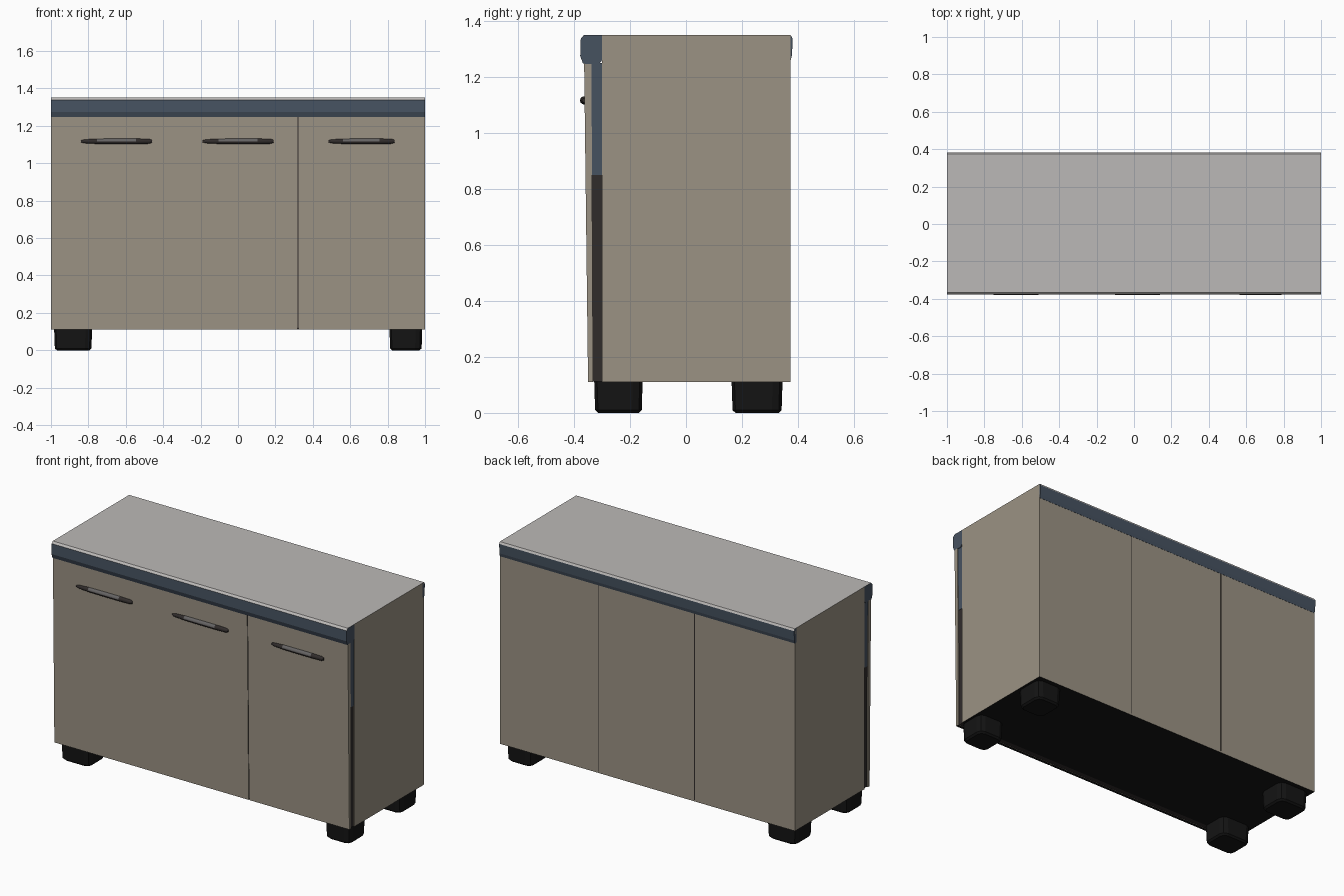
import bpy, bmesh, math
from mathutils import Vector

if "Cube" in bpy.data.objects:
    bpy.data.objects.remove(bpy.data.objects["Cube"])


def material(name, r, g, b):
    m = bpy.data.materials.new(name)
    m.diffuse_color = (r, g, b, 1)
    m.use_nodes = True
    m.node_tree.nodes["Principled BSDF"].inputs["Base Color"].default_value = m.diffuse_color
    return m


BEIGE = material("beige panel", 0.33, 0.29, 0.23)
GREY = material("light grey worktop", 0.50, 0.485, 0.475)
BLUE = material("slate blue trim", 0.062, 0.085, 0.118)
BLACK = material("black", 0.007, 0.007, 0.007)
DARK = material("dark brown gap", 0.03, 0.025, 0.024)
STEEL = material("handle grey", 0.13, 0.125, 0.125)


def finish(bm, name, mats, rule=None):
    """Turn a bmesh into an object, colouring faces by a rule."""
    bmesh.ops.recalc_face_normals(bm, faces=bm.faces)
    bm.normal_update()
    if rule:
        for f in bm.faces:
            f.material_index = rule(f)
    me = bpy.data.meshes.new(name)
    bm.to_mesh(me)
    bm.free()
    for m in mats:
        me.materials.append(m)
    ob = bpy.data.objects.new(name, me)
    bpy.context.collection.objects.link(ob)
    return ob


def prism(name, profile, x0, x1, mats, rule=None):
    """Extrude a (y, z) profile along x."""
    bm = bmesh.new()
    f = bm.faces.new([bm.verts.new((x0, y, z)) for y, z in profile])
    ext = bmesh.ops.extrude_face_region(bm, geom=[f])
    verts = [v for v in ext["geom"] if isinstance(v, bmesh.types.BMVert)]
    bmesh.ops.translate(bm, verts=verts, vec=(x1 - x0, 0, 0))
    return finish(bm, name, mats, rule)


def box(name, x0, x1, y0, y1, z0, z1, mats, rule=None):
    return prism(name, [(y0, z0), (y1, z0), (y1, z1), (y0, z1)], x0, x1, mats, rule)


# Cabinet body: grey on top, black underneath
def body_rule(f):
    return 1 if f.normal.z > 0.5 else 2 if f.normal.z < -0.5 else 0


box("cabinet_body", -1, 1, -0.30, 0.373, 0.11, 1.35, [BEIGE, GREY, BLACK], body_rule)


# Worktop edge trims, front and back, with grey top surface
def trim_rule(f):
    return 1 if f.normal.z > 0.5 else 0


prism("front_trim", [(-0.30, 1.35), (-0.365, 1.35), (-0.376, 1.338), (-0.378, 1.275),
                     (-0.368, 1.248), (-0.312, 1.245), (-0.30, 1.26)],
      -1, 1, [BLUE, GREY], trim_rule)
prism("back_trim", [(0.36, 1.35), (0.374, 1.35), (0.381, 1.338), (0.379, 1.28),
                    (0.374, 1.26), (0.36, 1.26)],
      -1, 1, [BLUE, GREY], trim_rule)

# Front doors: slightly leaning panels divided by one narrow gap
for name, x0, x1 in (("wide_door", -1, 0.317), ("narrow_door", 0.323, 1)):
    prism(name, [(-0.35, 0.11), (-0.332, 0.11), (-0.338, 1.25), (-0.364, 1.25)],
          x0, x1, [BEIGE, BLACK], lambda f: 1 if f.normal.z < -0.5 else 0)

# Recessed strip behind the doors: dark below, blue above
box("door_gap_lower", -0.994, 0.994, -0.336, -0.30, 0.112, 0.85, [DARK])
box("door_gap_upper", -0.996, 0.996, -0.342, -0.30, 0.85, 1.25, [BLUE])
# Dark line inside the gap between doors
prism("door_seam", [(-0.346, 0.12), (-0.33, 0.12), (-0.33, 1.25), (-0.36, 1.25)],
      0.316, 0.324, [DARK])

# Back panel seams
for i, x in enumerate((-0.32, 0.33)):
    box("back_seam_%d" % (i + 1), x - 0.0025, x + 0.0025, 0.37, 0.3742, 0.12, 1.26, [DARK])


# Handles: slim tapered bars with grey middles and dark ends
def handle(name, cx, half):
    bm = bmesh.new()
    steps = [(-1, 0.35), (-0.9, 0.7), (-0.55, 0.95), (0, 1), (0.55, 1), (0.92, 0.9), (1, 0.5)]
    rings = []
    for t, s in steps:
        rings.append([bm.verts.new((cx + t * half,
                                    -0.364 + 0.015 * s * math.cos(a * math.pi / 5),
                                    1.117 + 0.015 * s * math.sin(a * math.pi / 5)))
                      for a in range(10)])
    for r, q in zip(rings, rings[1:]):
        for a in range(10):
            b = (a + 1) % 10
            bm.faces.new((r[a], r[b], q[b], q[a]))
    bm.faces.new(rings[0])
    bm.faces.new(rings[-1])

    def rule(f):
        c = f.calc_center_median()
        return 1 if abs(c.x - cx) < half * 0.6 and c.z > 1.115 else 0

    ob = finish(bm, name, [DARK, STEEL], rule)
    for p in ob.data.polygons:
        p.use_smooth = len(p.vertices) == 4


handle("left_handle", -0.65, 0.19)
handle("middle_handle", 0.0, 0.19)
handle("right_handle", 0.66, 0.177)


# Feet: chunky blocks with rounded corners, narrowing slightly downward
def foot(name, x0, x1, y0, y1):
    bm = bmesh.new()
    bmesh.ops.create_cube(bm, size=1)
    c = Vector(((x0 + x1) / 2, (y0 + y1) / 2, 0.056))
    for v in bm.verts:
        k = 0.96 if v.co.z < 0 else 1
        v.co = c + Vector((v.co.x * (x1 - x0) * k, v.co.y * (y1 - y0) * k, v.co.z * 0.112))
    upright = [e for e in bm.edges if abs(e.verts[0].co.z - e.verts[1].co.z) > 0.05]
    bmesh.ops.bevel(bm, geom=upright, offset=0.035, segments=2, profile=0.5, affect='EDGES')
    low = [e for e in bm.edges if all(v.co.z < 0.01 for v in e.verts)]
    bmesh.ops.bevel(bm, geom=low, offset=0.01, segments=1, profile=0.5, affect='EDGES')
    finish(bm, name, [BLACK])


for row, y0, y1 in (("front", -0.328, -0.155), ("back", 0.163, 0.345)):
    foot(row + "_left_foot", -0.983, -0.78, y0, y1)
    foot(row + "_right_foot", 0.81, 0.985, y0, y1)
